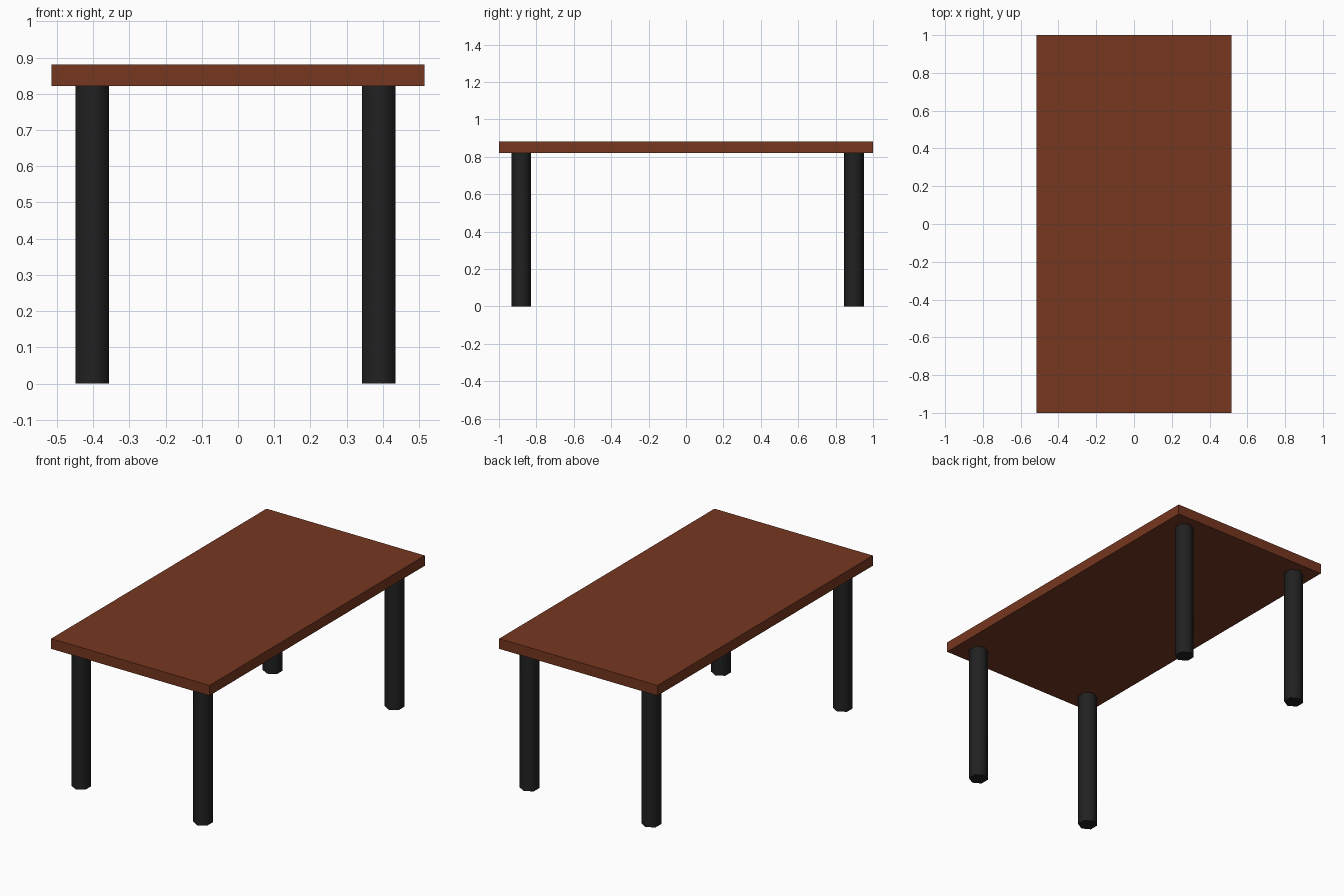
import bpy
import math

if "Cube" in bpy.data.objects:
    bpy.data.objects.remove(bpy.data.objects["Cube"])


def material(name, color):
    m = bpy.data.materials.new(name)
    m.diffuse_color = (*color, 1)
    m.use_nodes = True
    m.node_tree.nodes["Principled BSDF"].inputs["Base Color"].default_value = m.diffuse_color
    return m


wood = material("brown_wood", (0.18, 0.038, 0.014))
black = material("black_metal", (0.015, 0.015, 0.015))

TOP_Z, UNDER_Z = 0.881, 0.821

# Tabletop slab
bpy.ops.mesh.primitive_cube_add(size=1, location=(0, 0, (TOP_Z + UNDER_Z) / 2))
top = bpy.context.object
top.name = "tabletop"
top.scale = (1.03, 2.0, TOP_Z - UNDER_Z)
bpy.ops.object.transform_apply(location=False, rotation=False, scale=True)
top.data.materials.append(wood)

# Six-sided legs with smooth sides, set slightly off centre
for y, end in ((-0.881, "front"), (0.898, "back")):
    for x, side in ((-0.403, "left"), (0.389, "right")):
        bpy.ops.mesh.primitive_cylinder_add(
            vertices=6, radius=0.0533, depth=UNDER_Z, location=(x, y, UNDER_Z / 2))
        leg = bpy.context.object
        leg.name = f"{end}_{side}_leg"
        leg.data.materials.append(black)
        bpy.ops.object.shade_smooth_by_angle(angle=math.radians(65))
